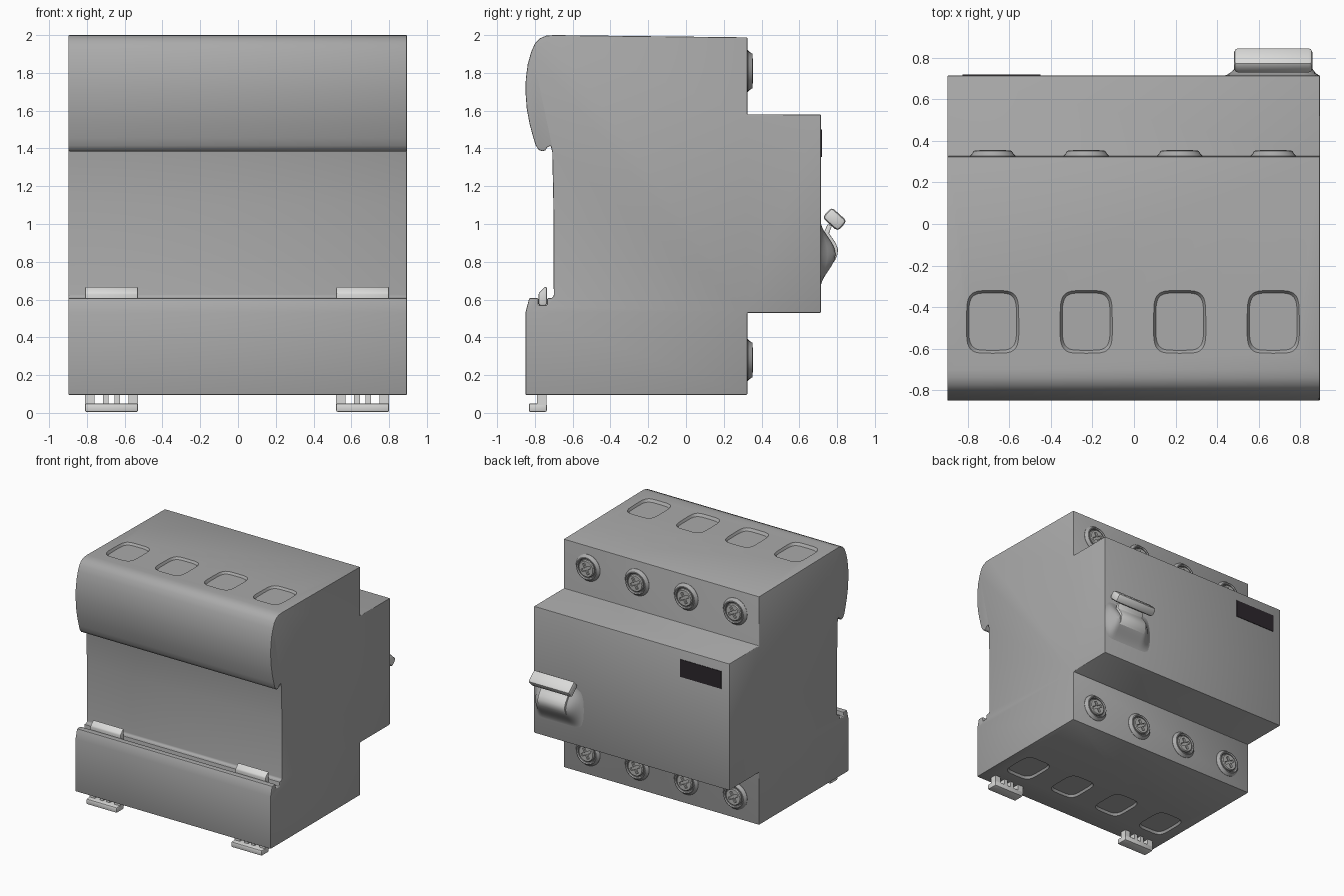
import bpy, bmesh, math
from mathutils import Matrix, Vector

if "Cube" in bpy.data.objects:
    bpy.data.objects.remove(bpy.data.objects["Cube"])


def material(name, v):
    m = bpy.data.materials.new(name)
    m.diffuse_color = (*v, 1)
    m.use_nodes = True
    m.node_tree.nodes["Principled BSDF"].inputs["Base Color"].default_value = m.diffuse_color
    return m


GREY = material("body grey", (0.40, 0.40, 0.40))
LIGHT = material("clip light grey", (0.70, 0.70, 0.69))
STEEL = material("screw grey", (0.47, 0.47, 0.46))
DARK = material("label dark", (0.025, 0.02, 0.025))
XS = (-0.68, -0.23, 0.22, 0.67)


def finish(name, bm, mat, bevel=0, segments=2):
    bmesh.ops.recalc_face_normals(bm, faces=bm.faces)
    me = bpy.data.meshes.new(name)
    bm.to_mesh(me)
    bm.free()
    ob = bpy.data.objects.new(name, me)
    bpy.context.collection.objects.link(ob)
    me.materials.append(mat)
    if bevel:
        b = ob.modifiers.new("bevel", 'BEVEL')
        b.width, b.segments, b.angle_limit = bevel, segments, math.radians(40)
        apply(ob, b)
    smooth(ob)
    return ob


def select(ob):
    bpy.ops.object.select_all(action='DESELECT')
    ob.select_set(True)
    bpy.context.view_layer.objects.active = ob


def smooth(ob):
    select(ob)
    bpy.ops.object.shade_smooth_by_angle(angle=math.radians(35))


def apply(ob, mod):
    select(ob)
    bpy.ops.object.modifier_apply(modifier=mod.name)


def cut(ob, cutter):
    m = ob.modifiers.new("cut", 'BOOLEAN')
    m.operation, m.object, m.solver = 'DIFFERENCE', cutter, 'EXACT'
    apply(ob, m)
    bpy.data.objects.remove(cutter)
    smooth(ob)


def extrude_x(name, pts, x0, x1, mat, bevel=0):
    """Extrude a (y, z) profile along x."""
    bm = bmesh.new()
    f = bm.faces.new([bm.verts.new((x0, y, z)) for y, z in pts])
    r = bmesh.ops.extrude_face_region(bm, geom=[f])
    bmesh.ops.translate(bm, vec=(x1 - x0, 0, 0),
                        verts=[v for v in r['geom'] if isinstance(v, bmesh.types.BMVert)])
    return finish(name, bm, mat, bevel)


def add_box(bm, lo, hi, rot=0):
    lo, hi = Vector(lo), Vector(hi)
    bmesh.ops.create_cube(bm, size=1, matrix=Matrix.Translation((lo + hi) / 2)
                          @ Matrix.Rotation(rot, 4, 'X') @ Matrix.Diagonal((*(hi - lo), 1)))


def boxes(name, items, mat, bevel=0, rot=0):
    bm = bmesh.new()
    for lo, hi in items:
        add_box(bm, lo, hi, rot)
    return finish(name, bm, mat, bevel)


def lathe_y(name, prof, x, y, z, mat, n=32):
    """Revolve (radius, y offset) pairs about an axis parallel to y."""
    bm = bmesh.new()
    rings = [[bm.verts.new((x + r * math.cos(2 * math.pi * i / n), y + h,
                            z + r * math.sin(2 * math.pi * i / n))) for i in range(n)]
             for r, h in prof]
    for a, b in zip(rings, rings[1:]):
        for i in range(n):
            bm.faces.new((a[i], a[(i + 1) % n], b[(i + 1) % n], b[i]))
    bm.faces.new(rings[0])
    bm.faces.new(rings[-1])
    return finish(name, bm, mat)


def pad_cutter(x, y, z, side):
    """Rounded square with sloped walls, for the terminal recesses."""
    bm = bmesh.new()
    n, rings = 40, []
    for s, dz in ((0.92, -0.018), (1.0, 0.0), (1.08, 0.018)):
        ring = []
        for i in range(n):
            c, d = math.cos(2 * math.pi * i / n), math.sin(2 * math.pi * i / n)
            ring.append(bm.verts.new((x + 0.125 * s * math.copysign(abs(c) ** 0.45, c),
                                      y + 0.15 * s * math.copysign(abs(d) ** 0.45, d), z + side * dz)))
        rings.append(ring)
    for a, b in zip(rings, rings[1:]):
        for i in range(n):
            bm.faces.new((a[i], a[(i + 1) % n], b[(i + 1) % n], b[i]))
    bm.faces.new(rings[0])
    bm.faces.new(rings[-1])
    return finish("recess_cutter", bm, GREY)


# Housing: side profile with rail slot, bulged top front and stepped back
profile = [(-0.85, 0.095), (0.325, 0.095), (0.325, 0.53), (0.715, 0.53), (0.715, 1.58),
           (0.325, 1.58), (0.325, 1.988), (-0.70, 2.0), (-0.74, 1.997), (-0.775, 1.982),
           (-0.80, 1.955), (-0.82, 1.91), (-0.838, 1.845), (-0.848, 1.77), (-0.85, 1.70),
           (-0.843, 1.61), (-0.828, 1.53), (-0.808, 1.455), (-0.795, 1.415), (-0.78, 1.393),
           (-0.76, 1.384), (-0.745, 1.39), (-0.735, 1.405), (-0.716, 1.415), (-0.708, 1.38),
           (-0.702, 1.1), (-0.70, 0.62), (-0.71, 0.608), (-0.735, 0.608), (-0.735, 0.57),
           (-0.782, 0.57), (-0.782, 0.608), (-0.83, 0.608), (-0.85, 0.53)]
body = extrude_x("housing", profile, -0.898, 0.895, GREY, 0.006)

# Terminal recesses on top and bottom
for x in XS:
    cut(body, pad_cutter(x, -0.47, 1.996, 1))
    cut(body, pad_cutter(x, -0.49, 0.095, -1))

# Terminal screws: collar plus cross-slotted head
for z in (1.81, 0.28):
    for x in XS:
        lathe_y("screw_collar", [(0.11, -0.01), (0.11, 0.002), (0.10, 0.012), (0.092, 0.026), (0.086, 0.028),
                                 (0.078, 0.022), (0.076, 0.006)], x, 0.325, z, GREY)
        head = lathe_y("screw_head", [(0.07, 0.0), (0.07, 0.024), (0.063, 0.030)], x, 0.325, z, STEEL)
        for a in (0.5, 0.5 + math.pi / 2):
            slot = boxes("slot_cutter", [((-0.046, -0.012, -0.011), (0.046, 0.03, 0.011))], STEEL)
            slot.matrix_world = Matrix.Translation((x, 0.352, z)) @ Matrix.Rotation(a, 4, 'Y')
            bpy.context.view_layer.update()
            cut(head, slot)

# Rail clips: upper hook and lower foot on legs
for x in (-0.67, 0.66):
    a, b = x - 0.14, x + 0.14
    extrude_x("clip_hook", [(-0.78, 0.57), (-0.737, 0.57), (-0.737, 0.67), (-0.75, 0.665), (-0.78, 0.635)],
              a, b, LIGHT, 0.008)
    boxes("clip_foot", [((a, -0.832, 0.005), (b, -0.737, 0.05))], LIGHT, 0.008)
    boxes("clip_legs", [((p, -0.79, 0.03), (q, -0.738, 0.12)) for p, q in
                        ((a, a + 0.05), (x - 0.045, x - 0.015), (x + 0.015, x + 0.045), (b - 0.05, b))], LIGHT)

# Switch fairing: smooth swelling on the back face
bm = bmesh.new()
N, M = 24, 24
grid = []
for i in range(N + 1):
    x = 0.43 + 0.465 * i / N
    edge = max(0, min(1, (x - 0.43) / 0.12, (0.895 - x) / 0.08))
    g = edge * edge * (3 - 2 * edge)
    row = []
    for j in range(M + 1):
        t = j / M
        f = math.sin(math.pi * t) ** 2
        row.append(bm.verts.new((x, 0.713 + 0.078 * f * g, 0.66 + 0.36 * t)))
    grid.append(row)
for i in range(N):
    for j in range(M):
        bm.faces.new((grid[i][j], grid[i][j + 1], grid[i + 1][j + 1], grid[i + 1][j]))
finish("switch_fairing", bm, GREY)

# Switch: curved drum, arm and tilted grip
drum = [(0.70, 0.69), (0.735, 0.73), (0.765, 0.775), (0.79, 0.81), (0.803, 0.84), (0.804, 0.87),
        (0.792, 0.90), (0.775, 0.925), (0.757, 0.95), (0.772, 0.99), (0.75, 1.0), (0.73, 0.955), (0.70, 0.955)]
extrude_x("switch_drum", drum, 0.55, 0.80, LIGHT, 0.004)
boxes("switch_grip", [((0.48, 0.732, 0.988), (0.86, 0.842, 1.062))], LIGHT, 0.02, math.radians(-42))
boxes("grip_ridge", [((0.515, 0.762, 1.018), (0.825, 0.842, 1.032))], LIGHT, 0.005, math.radians(-42))

# Blank dark label plate on the back
boxes("label_plate", [((-0.825, 0.714, 1.355), (-0.45, 0.719, 1.50))], DARK)
